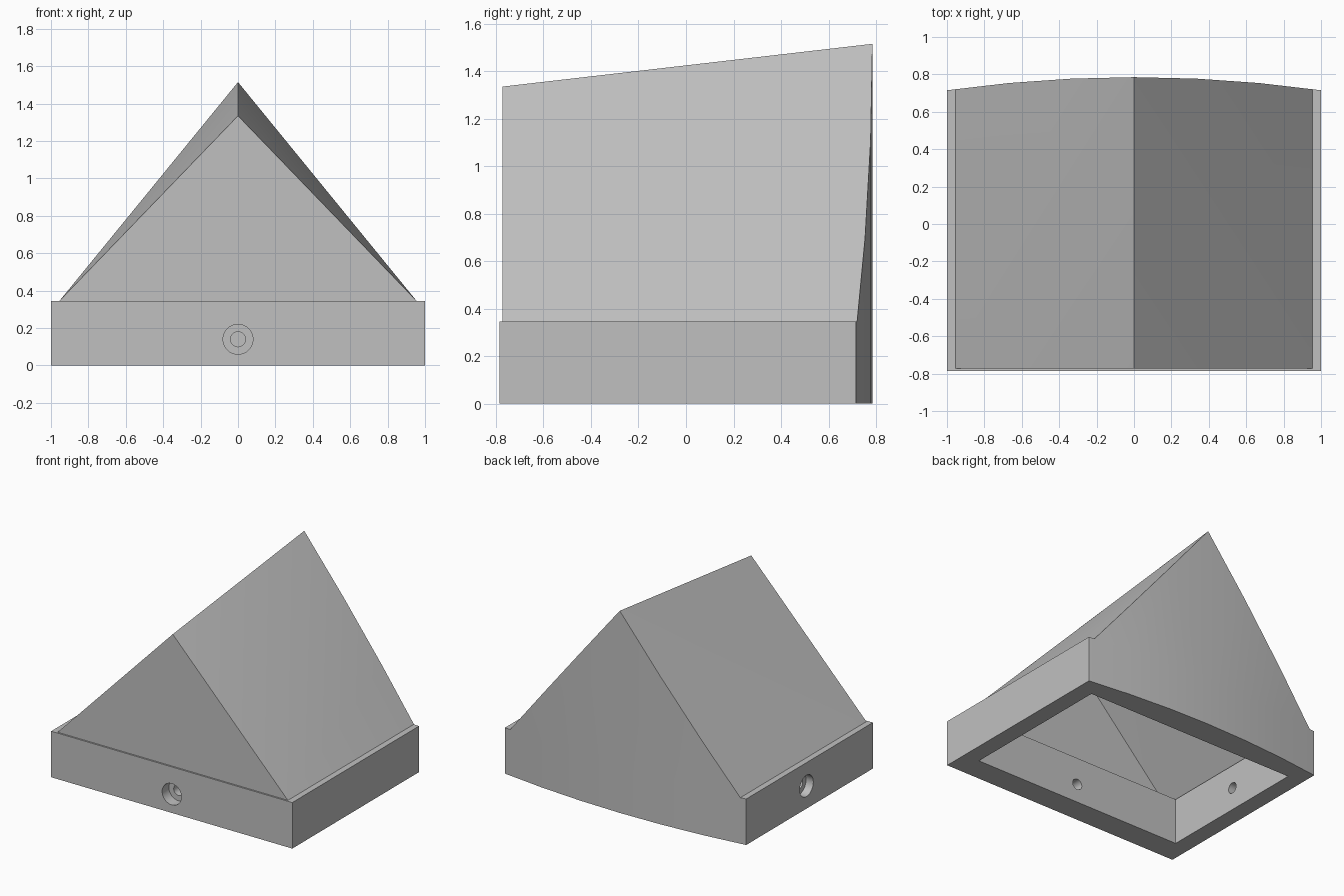
import bpy
import bmesh
import math
from mathutils import Vector, Matrix

if "Cube" in bpy.data.objects:
    bpy.data.objects.remove(bpy.data.objects["Cube"], do_unlink=True)

grey = bpy.data.materials.new("plain grey")
grey.use_nodes = True
colour = (0.53, 0.53, 0.53, 1)
grey.diffuse_color = colour
grey.node_tree.nodes["Principled BSDF"].inputs["Base Color"].default_value = colour

SEGMENTS = 6        # facets of the bowed back
FRONT = -0.785
BASE_TOP = 0.345


def back_y(x):
    """Back outline in plan: a shallow arc broken into straight facets."""
    step = 2 / SEGMENTS
    i = min(int(abs(x) / step), SEGMENTS // 2 - 1)
    near, far = i * step, (i + 1) * step
    t = (abs(x) - near) / step
    return 0.785 - 0.07 * ((1 - t) * near ** 2 + t * far ** 2)


def columns(half):
    inner = [-1 + 2 * i / SEGMENTS for i in range(1, SEGMENTS)]
    return [-half] + inner + [half]


def new_object(name, bm):
    bmesh.ops.recalc_face_normals(bm, faces=bm.faces)
    mesh = bpy.data.meshes.new(name)
    bm.to_mesh(mesh)
    bm.free()
    mesh.materials.append(grey)
    obj = bpy.data.objects.new(name, mesh)
    bpy.context.collection.objects.link(obj)
    return obj


def hull(name, points):
    bm = bmesh.new()
    for p in points:
        bm.verts.new(p)
    bmesh.ops.convex_hull(bm, input=bm.verts)
    loose = [v for v in bm.verts if not v.link_faces]
    bmesh.ops.delete(bm, geom=loose, context='VERTS')
    bmesh.ops.dissolve_limit(bm, angle_limit=0.001, verts=bm.verts, edges=bm.edges)
    return new_object(name, bm)


def box(name, low, high):
    return hull(name, [(x, y, z) for x in (low[0], high[0])
                       for y in (low[1], high[1]) for z in (low[2], high[2])])


def roof_solid(name, half, front, inset, bottom, apex_front, apex_back):
    points = [(-half, front, bottom), (half, front, bottom), (0, front, apex_front)]
    for x in columns(half):
        y = back_y(x) - inset
        points.append((x, y, bottom))
        points.append((x, y, bottom + (apex_back - bottom) * (1 - abs(x) / half)))
    return hull(name, points)


def rod(name, start, end, radius):
    start, end = Vector(start), Vector(end)
    axis = end - start
    turn = axis.to_track_quat('Z', 'Y').to_matrix().to_4x4()
    bm = bmesh.new()
    bmesh.ops.create_cone(bm, cap_ends=True, segments=32, radius1=radius,
                          radius2=radius, depth=axis.length,
                          matrix=Matrix.Translation((start + end) / 2) @ turn)
    return new_object(name, bm)


def cut(obj, cutters):
    bpy.context.view_layer.objects.active = obj
    for cutter in cutters:
        cutter.hide_render = True
        mod = obj.modifiers.new("cut", 'BOOLEAN')
        mod.operation = 'DIFFERENCE'
        mod.solver = 'EXACT'
        mod.object = cutter
        bpy.ops.object.modifier_apply(modifier=mod.name)
        bpy.data.objects.remove(cutter, do_unlink=True)


# Base frame with an open centre and two counterbored screw holes
base = hull("base_frame",
            [(x, y, z) for z in (0, BASE_TOP) for x in columns(1)
             for y in (FRONT, back_y(x))])
cut(base, [
    box("centre_opening", (-0.873, -0.6, -0.1), (0.873, 0.59, 0.5)),
    rod("front_bore", (0, -0.9, 0.14), (0, -0.5, 0.14), 0.04),
    rod("front_counterbore", (0, -0.9, 0.14), (0, FRONT + 0.08, 0.14), 0.08),
    rod("side_bore", (-1.1, 0, 0.17), (-0.8, 0, 0.17), 0.04),
    rod("side_counterbore", (-1.1, 0, 0.17), (-0.94, 0, 0.17), 0.08),
])

# Hollow gabled roof, its ridge rising toward the back
roof = roof_solid("roof_shell", 0.955, -0.773, 0, BASE_TOP, 1.335, 1.515)
cut(roof, [roof_solid("roof_hollow", 0.9, -0.72, 0.055, BASE_TOP - 0.004, 1.275, 1.455)])

for obj in (base, roof):
    bpy.ops.object.select_all(action='DESELECT')
    obj.select_set(True)
    bpy.context.view_layer.objects.active = obj
    bpy.ops.object.shade_smooth_by_angle(angle=math.radians(20))
